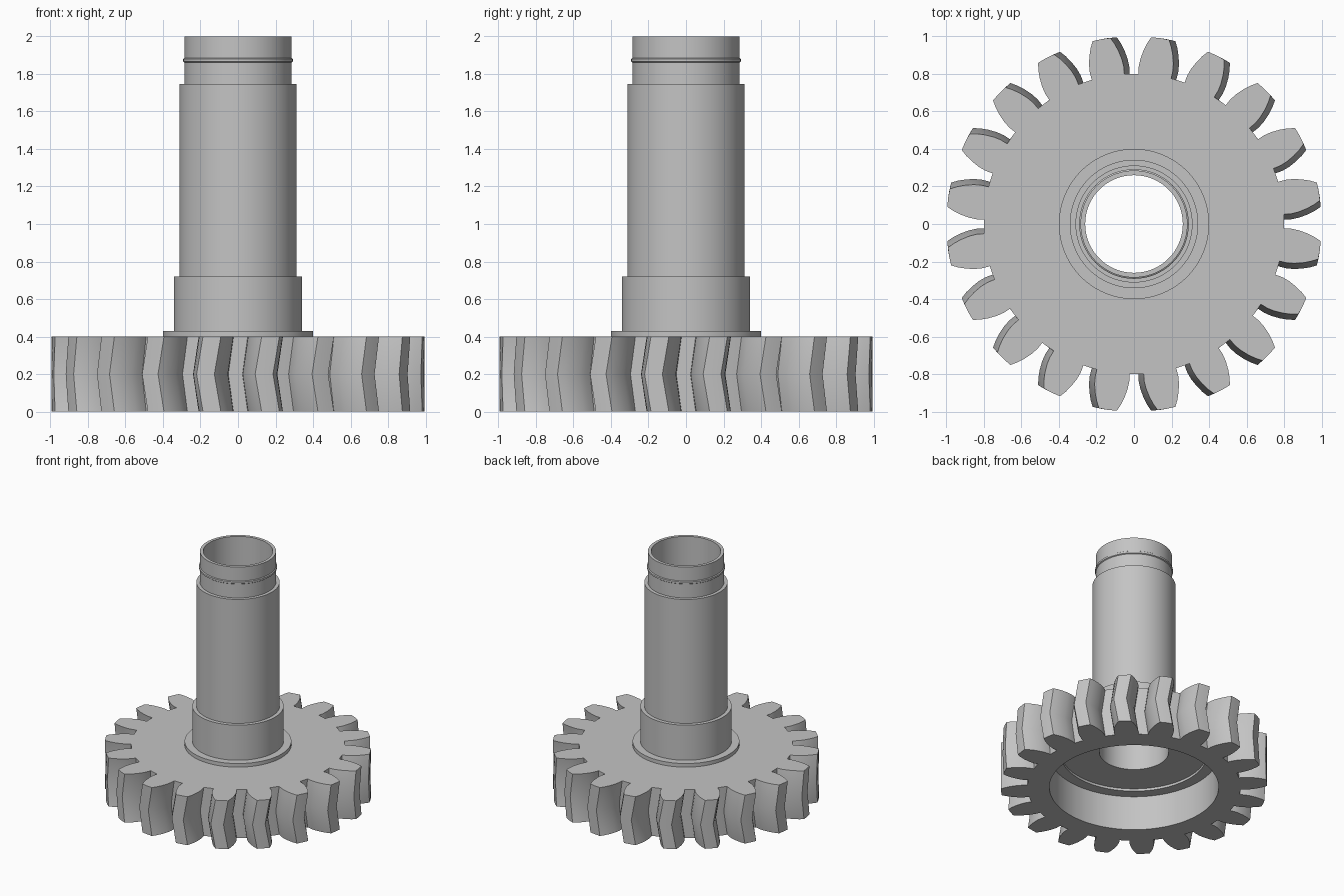
import bpy, bmesh
from math import sin, cos, pi, radians

if "Cube" in bpy.data.objects:
    bpy.data.objects.remove(bpy.data.objects["Cube"])

steel = bpy.data.materials.new("grey steel")
GREY = (0.55, 0.55, 0.55, 1)
steel.diffuse_color = GREY
steel.use_nodes = True
steel.node_tree.nodes["Principled BSDF"].inputs["Base Color"].default_value = GREY


def skin(name, rings, closed=False):
    """Join rings of (x, y, z) points with quads, one ring to the next."""
    bm = bmesh.new()
    loops = [[bm.verts.new(p) for p in ring] for ring in rings]
    if closed:
        loops.append(loops[0])
    for a, b in zip(loops, loops[1:]):
        for i in range(len(a)):
            j = (i + 1) % len(a)
            bm.faces.new((a[i], a[j], b[j], b[i]))
    bmesh.ops.recalc_face_normals(bm, faces=bm.faces)
    mesh = bpy.data.meshes.new(name)
    bm.to_mesh(mesh)
    bm.free()
    mesh.materials.append(steel)
    obj = bpy.data.objects.new(name, mesh)
    bpy.context.collection.objects.link(obj)
    bpy.ops.object.select_all(action="DESELECT")
    obj.select_set(True)
    bpy.context.view_layer.objects.active = obj
    bpy.ops.object.shade_smooth_by_angle(angle=radians(30))
    return obj


def ring(angles, radii, z, twist=0.0):
    return [(r * cos(a + twist), r * sin(a + twist), z) for a, r in zip(angles, radii)]


# Tooth outline: (half width, radius) up one flank, mirrored down the other
TEETH = 20
PITCH = 2 * pi / TEETH
FLANK = [(0.088, 0.80), (0.092, 0.84), (0.089, 0.88), (0.079, 0.925), (0.065, 0.965), (0.048, 0.999)]
flank = [(w / r, r) for w, r in FLANK]
tooth = [(-PITCH / 2, 0.80)] + [(-a, r) for a, r in flank] + [(0, 1.0)] + [(a, r) for a, r in reversed(flank)]
angles, outline = [], []
for k in range(TEETH):
    for a, r in tooth:
        angles.append(radians(10) + k * PITCH + a)
        outline.append(r)


def circle(r, z):
    return ring(angles, [r] * len(angles), z)


# Herringbone gear with a stepped recess underneath
skin("herringbone_gear", [
    circle(0.26, 0.305), circle(0.55, 0.305), circle(0.55, 0.285), circle(0.635, 0.285),
    circle(0.635, 0), ring(angles, outline, 0),
    ring(angles, outline, 0.2, radians(-2)),
    ring(angles, outline, 0.4), circle(0.39, 0.4)])

# Hollow stepped shaft with flange, collar and retaining bead
SHAFT = [(0.26, 0.305), (0.26, 2.0), (0.285, 2.0), (0.285, 1.885), (0.292, 1.88),
         (0.292, 1.865), (0.285, 1.86), (0.285, 1.745), (0.312, 1.745), (0.312, 0.72),
         (0.342, 0.72), (0.342, 0.43), (0.40, 0.43), (0.40, 0.395), (0.30, 0.395)]
SEGMENTS = 96
turn = [2 * pi * i / SEGMENTS for i in range(SEGMENTS)]
skin("hollow_shaft", [ring(turn, [r] * SEGMENTS, z) for r, z in SHAFT], closed=True)
